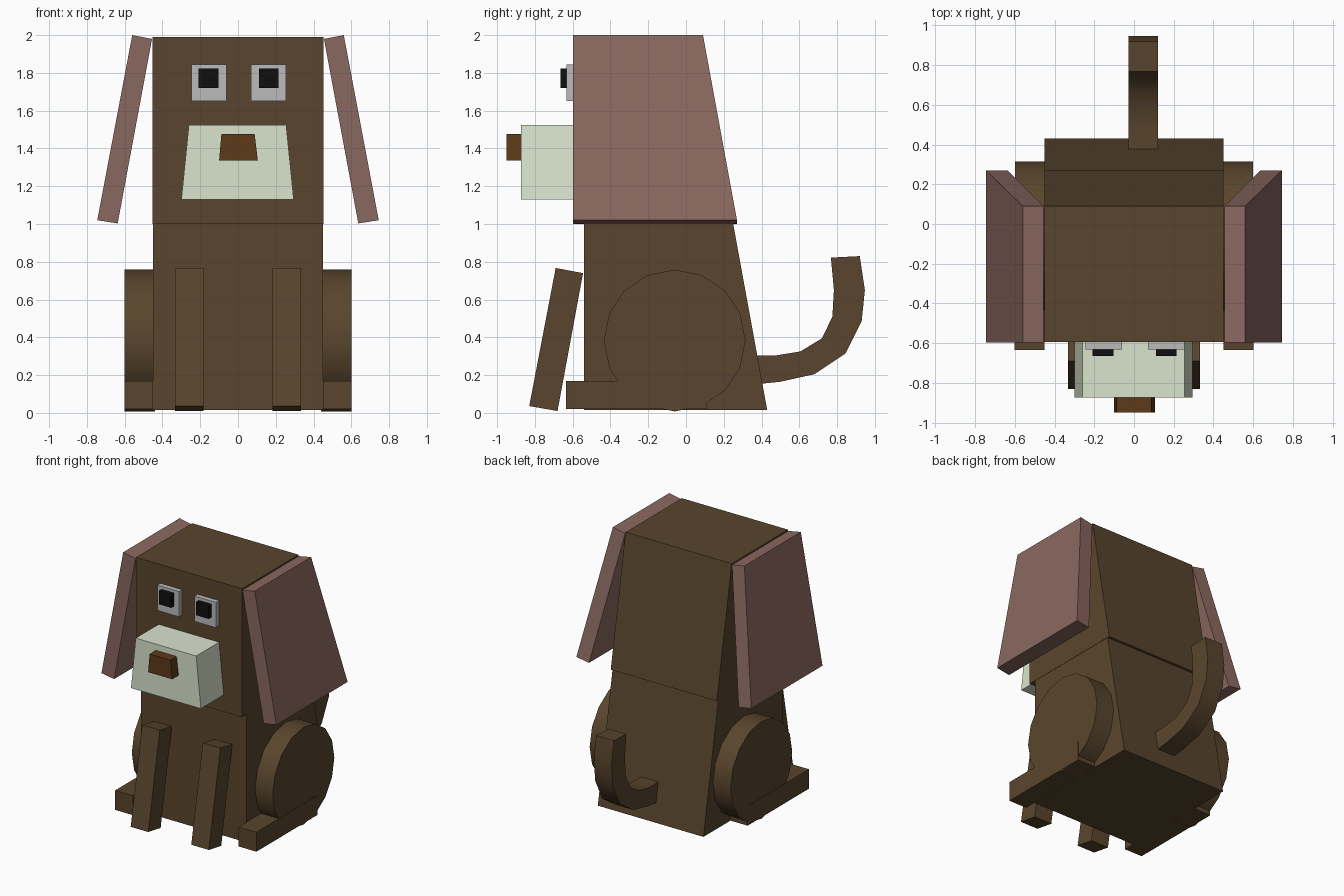
import bpy, bmesh
from math import sin, cos, tau, radians

if "Cube" in bpy.data.objects:
    bpy.data.objects.remove(bpy.data.objects["Cube"])


def material(name, rgb):
    m = bpy.data.materials.new(name)
    m.diffuse_color = (*rgb, 1)
    m.use_nodes = True
    m.node_tree.nodes["Principled BSDF"].inputs["Base Color"].default_value = m.diffuse_color
    return m


FUR = material("fur", (0.100, 0.060, 0.026))
EAR = material("ear", (0.255, 0.140, 0.117))
CREAM = material("cream", (0.70, 0.77, 0.61))
NOSE = material("nose", (0.110, 0.042, 0.010))
WHITE = material("eye_white", (0.5, 0.5, 0.5))
BLACK = material("black", (0.005, 0.005, 0.005))


def loft(name, rings, mat, mirror=False, smooth=False, shift=0.0):
    """Skin equal-length rings of points and cap both ends."""
    bm = bmesh.new()
    rows = [[bm.verts.new(p) for p in ring] for ring in rings]
    n = len(rows[0])
    for a, b in zip(rows, rows[1:]):
        for i in range(n):
            j = (i + 1) % n
            bm.faces.new((a[i], a[j], b[j], b[i]))
    bm.faces.new(rows[0])
    bm.faces.new(rows[-1])
    bmesh.ops.recalc_face_normals(bm, faces=bm.faces)
    me = bpy.data.meshes.new(name)
    bm.to_mesh(me)
    bm.free()
    me.materials.append(mat)
    ob = bpy.data.objects.new(name, me)
    bpy.context.collection.objects.link(ob)
    ob.location.x = shift
    if smooth:
        bpy.ops.object.select_all(action='DESELECT')
        ob.select_set(True)
        bpy.context.view_layer.objects.active = ob
        bpy.ops.object.shade_smooth_by_angle(angle=radians(35))
    if mirror:
        ob.modifiers.new("mirror", 'MIRROR').use_axis[0] = True
    return ob


def side_prism(name, profile, x0, x1, mat, **kw):
    """Extrude a (y, z) profile along x."""
    return loft(name, [[(x, y, z) for y, z in profile] for x in (x0, x1)], mat, **kw)


def front_prism(name, profile, y0, y1, mat, **kw):
    """Extrude an (x, z) profile along y."""
    return loft(name, [[(x, y, z) for x, z in profile] for y in (y0, y1)], mat, **kw)


def rect(a0, a1, b0, b1):
    return [(a0, b0), (a1, b0), (a1, b1), (a0, b1)]


# Torso and head, both sloping at the back
side_prism("torso", [(-0.54, 0.015), (0.43, 0.015), (0.25, 1.0), (-0.54, 1.0)], -0.45, 0.45, FUR)
side_prism("head", [(-0.595, 1.0), (0.27, 1.0), (0.09, 1.99), (-0.595, 1.99)], -0.452, 0.452, FUR)

# Hanging ears: slanted slabs, longer at the bottom
ear = [(0.455, 1.98, 0.09), (0.56, 2.0, 0.09), (0.745, 1.02, 0.27), (0.637, 1.003, 0.27)]
loft("ears", [[(x, -0.597, z) for x, z, y in ear], [(x, y, z) for x, z, y in ear]], EAR, mirror=True)

# Eyes
front_prism("eye_whites", rect(0.065, 0.25, 1.65, 1.845), -0.632, -0.58, WHITE, mirror=True, shift=0.005)
front_prism("pupils", rect(0.107, 0.212, 1.72, 1.823), -0.665, -0.62, BLACK, mirror=True, shift=0.003)

# Muzzle and nose
front_prism("muzzle", [(-0.30, 1.13), (0.295, 1.13), (0.255, 1.525), (-0.26, 1.525)], -0.873, -0.58, CREAM)
front_prism("nose", [(-0.10, 1.335), (0.105, 1.335), (0.088, 1.477), (-0.088, 1.477)], -0.95, -0.86, NOSE)

# Leaning front legs
side_prism("front_legs", [(-0.69, 0.767), (-0.545, 0.74), (-0.68, 0.01), (-0.83, 0.036)],
           0.183, 0.333, FUR, mirror=True)

# Round haunches and hind feet
disc = [(-0.06 + 0.375 * cos(tau * i / 16), 0.383 + 0.375 * sin(tau * i / 16)) for i in range(16)]
side_prism("haunches", disc, 0.44, 0.60, FUR, mirror=True, smooth=True)
side_prism("hind_feet", rect(-0.635, 0.11, 0.02, 0.17), 0.45, 0.602, FUR, mirror=True)

# Curled tail, square in section: (lower y, z, upper y, z)
tail = [(0.375, 0.152, 0.355, 0.305), (0.50, 0.165, 0.48, 0.305), (0.68, 0.205, 0.605, 0.325),
        (0.845, 0.315, 0.72, 0.395), (0.93, 0.485, 0.775, 0.51), (0.947, 0.65, 0.783, 0.65),
        (0.92, 0.83, 0.767, 0.822)]
loft("tail", [[(-0.028, a, b), (0.122, a, b), (0.122, c, d), (-0.028, c, d)] for a, b, c, d in tail],
     FUR, smooth=True)
